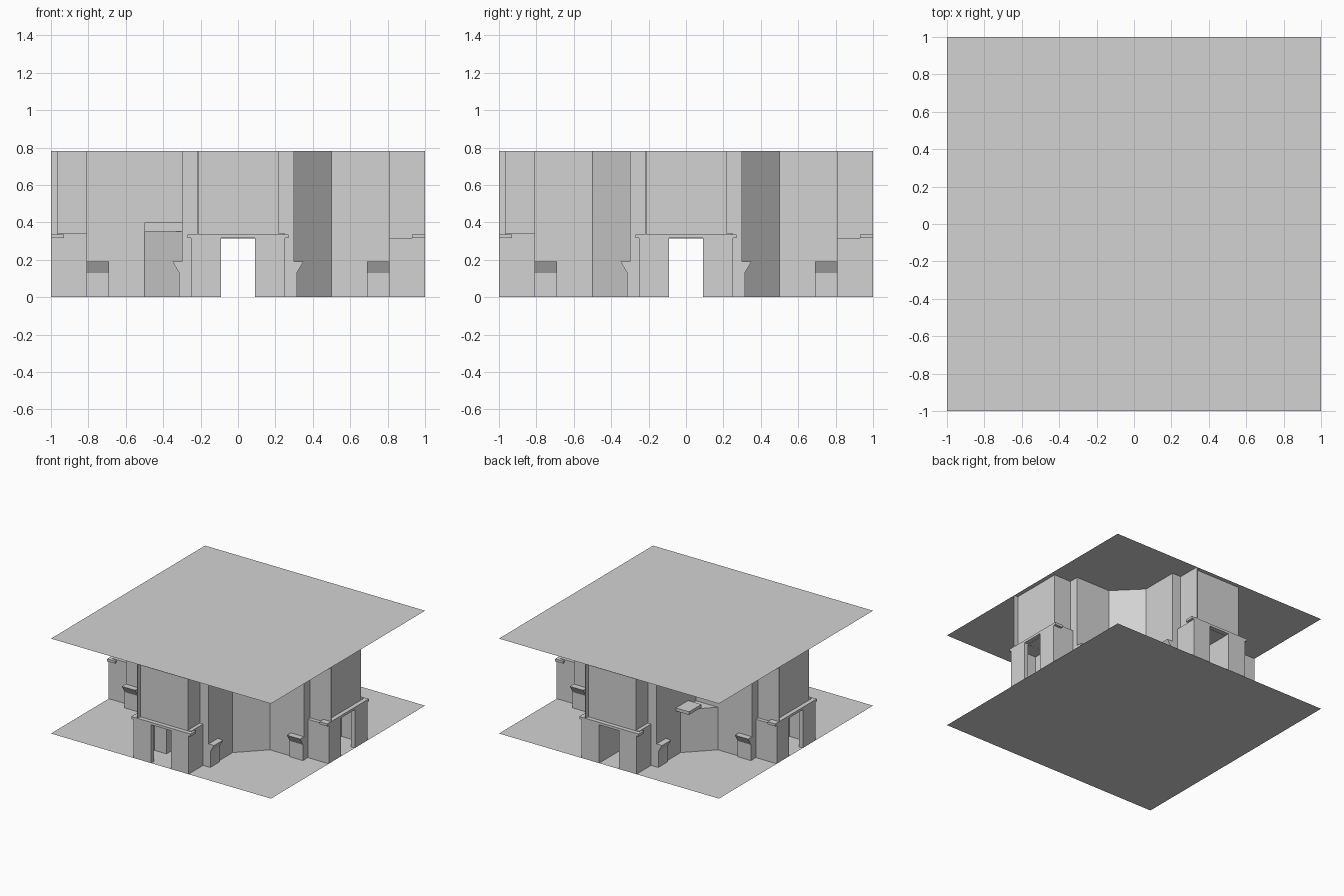
import bpy, bmesh
from math import pi
from mathutils import Matrix

cube = bpy.data.objects.get("Cube")
if cube:
    bpy.data.objects.remove(cube, do_unlink=True)

H = 0.78          # ceiling height
LOW = 0.35        # height of the lower wall tier

stone = bpy.data.materials.new("light_grey")
stone.use_nodes = True
grey = (0.65, 0.65, 0.65, 1)
stone.diffuse_color = grey
stone.node_tree.nodes["Principled BSDF"].inputs["Base Color"].default_value = grey


def finish(name, bm, turn=0):
    """Turn a bmesh by quarter turns about z and make it an object."""
    bm.transform(Matrix.Rotation(turn * pi / 2, 4, 'Z'))
    bmesh.ops.recalc_face_normals(bm, faces=bm.faces)
    mesh = bpy.data.meshes.new(name)
    bm.to_mesh(mesh)
    bm.free()
    mesh.materials.append(stone)
    ob = bpy.data.objects.new(name, mesh)
    bpy.context.collection.objects.link(ob)
    return ob


def prism(name, pts, z0, z1, turn=0):
    """Extrude a plan outline upward."""
    bm = bmesh.new()
    face = bm.faces.new([bm.verts.new((x, y, z0)) for x, y in pts])
    if z1 > z0:
        top = bmesh.ops.extrude_face_region(bm, geom=[face])["geom"]
        bmesh.ops.translate(bm, vec=(0, 0, z1 - z0),
                            verts=[v for v in top if isinstance(v, bmesh.types.BMVert)])
    return finish(name, bm, turn)


def box(name, x, y, z, turn=0):
    pts = [(x[0], y[0]), (x[1], y[0]), (x[1], y[1]), (x[0], y[1])]
    return prism(name, pts, z[0], z[1], turn)


def quarter(p, k):
    for _ in range(k):
        p = (-p[1], p[0])
    return p


def cross_plan(open_corners):
    """Cross outline with stepped arms; listed corners are square, the rest chamfered."""
    half = [(0.22, -0.965), (0.22, -0.81), (0.3, -0.81), (0.3, -0.5)]
    arm = [(-x, y) for x, y in reversed(half)] + half
    pts = []
    for k in range(4):
        pts += [quarter(p, k) for p in arm]
        if k in open_corners:
            pts.append(quarter((0.3, -0.3), k))
    return pts


# Floor and ceiling sheets
box("floor", (-1, 1), (-1, 1), (0, 0))
box("ceiling", (-1, 1), (-1, 1), (H, H))

# Central cross of walls, two corners opened above the lower tier
lower = prism("lower_walls", cross_plan([]), 0, LOW)
prism("upper_walls", cross_plan([2, 3]), LOW, H)

# Passages through the lower tier
cutters = [box("passage_cutter", (-0.09, 0.09), (-1.2, 1.2), (-0.1, 0.313), k) for k in range(2)]
cutters += [box("porch_cutter", (-0.2, 0.2), (-1.2, -0.8), (-0.1, 0.312), k) for k in range(4)]
for c in cutters:
    c.hide_render = True
    c.hide_set(True)
    m = lower.modifiers.new("cut", 'BOOLEAN')
    m.operation = 'DIFFERENCE'
    m.solver = 'EXACT'
    m.object = c


def console(side, turn):
    """Flat topped counter with an undercut front, built from its side profile."""
    profile = [(0.29, 0), (0.315, 0), (0.315, 0.13), (0.35, 0.19), (0.29, 0.19)]
    bm = bmesh.new()
    ends = [[bm.verts.new((side * x, y, z)) for x, z in profile] for y in (-0.81, -0.69)]
    for e in ends:
        bm.faces.new(e)
    for i in range(len(profile)):
        j = (i + 1) % len(profile)
        bm.faces.new((ends[0][i], ends[0][j], ends[1][j], ends[1][i]))
    finish("console", bm, turn)


# The four arm ends
for k in range(4):
    for s, top in ((-1, 0.315), (1, 0.34)):
        def span(a, b):
            return tuple(sorted((s * a, s * b)))
        box("porch_screen", span(0.09, 0.25), (-1, -0.965), (0, 0.315), k)
        box("porch_side", span(0.215, 0.25), (-0.965, -0.81), (0, top), k)
        console(s, k)
    box("canopy", (-0.27, 0.27), (-1, -0.93), (0.315, 0.335), k)
    box("wall_fin", (-0.22, -0.212), (-1, -0.965), (0.335, H), k)

# Balconies and door panels in the two opened corners
box("front_balcony", (-0.5, -0.3), (-0.5, -0.3), (LOW, 0.4))
box("back_balcony", (-0.42, -0.28), (0.4, 0.56), (0.365, 0.39))
for name, y in (("front_door_panel", (-0.308, -0.3)), ("back_door_panel", (0.3, 0.308))):
    box(name, (-0.46, -0.3), y, (0.41, 0.72))
